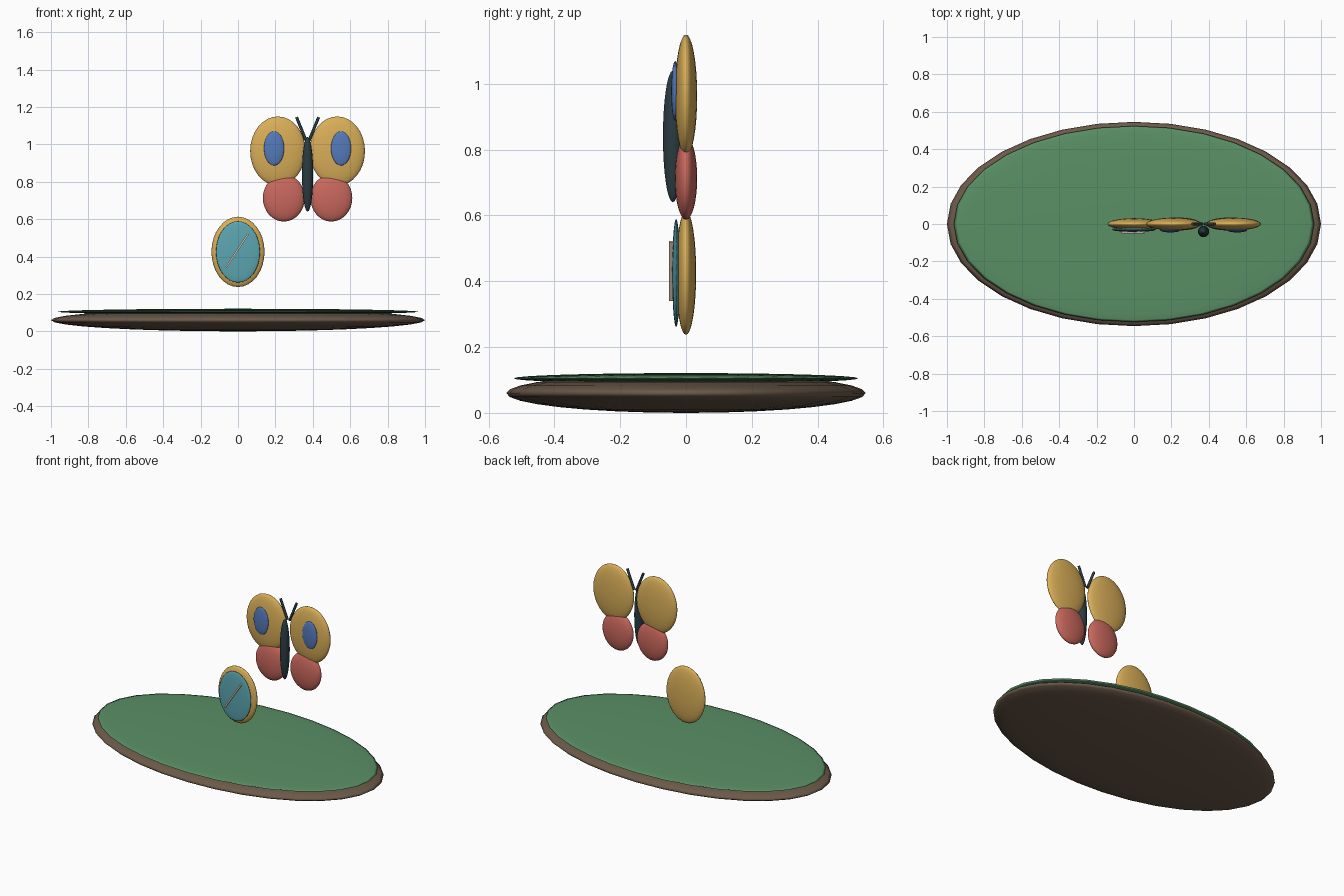
import bpy
import bmesh
from mathutils import Matrix, Vector

if "Cube" in bpy.data.objects:
    bpy.data.objects.remove(bpy.data.objects["Cube"])


def srgb(*rgb):
    lin = [(c / 255 / 12.92) if c < 11 else ((c / 255 + 0.055) / 1.055) ** 2.4 for c in rgb]
    return (*lin, 1.0)


def material(name, *rgb):
    m = bpy.data.materials.new(name)
    m.diffuse_color = srgb(*rgb)
    m.use_nodes = True
    m.node_tree.nodes["Principled BSDF"].inputs["Base Color"].default_value = m.diffuse_color
    return m


earth = material("earth_brown", 108, 90, 74)
grass = material("grass_green", 90, 144, 102)
gold = material("gold", 217, 174, 88)
red = material("coral_red", 202, 104, 93)
blue = material("spot_blue", 84, 122, 186)
teal = material("dial_teal", 92, 166, 177)
dark = material("body_dark", 42, 60, 66)
cream = material("hand_cream", 224, 200, 178)


def finish(name, bm, mat, smooth=True):
    mesh = bpy.data.meshes.new(name)
    for f in bm.faces:
        f.smooth = smooth and len(f.verts) <= 4
    bm.to_mesh(mesh)
    bm.free()
    mesh.materials.append(mat)
    obj = bpy.data.objects.new(name, mesh)
    bpy.context.collection.objects.link(obj)
    return obj


def ellipsoid(name, centre, radii, mat):
    bm = bmesh.new()
    bmesh.ops.create_uvsphere(bm, u_segments=32, v_segments=16, radius=1)
    bmesh.ops.scale(bm, vec=radii, verts=bm.verts)
    bmesh.ops.translate(bm, vec=centre, verts=bm.verts)
    return finish(name, bm, mat)


def rod(name, a, b, radius, mat):
    a, b = Vector(a), Vector(b)
    rot = (b - a).to_track_quat('Z', 'Y').to_matrix().to_4x4()
    bm = bmesh.new()
    bmesh.ops.create_cone(bm, cap_ends=True, segments=12, radius1=radius, radius2=radius,
                          depth=(b - a).length, matrix=Matrix.Translation((a + b) / 2) @ rot)
    return finish(name, bm, mat)


# Ground: earth slab with a grass layer
ellipsoid("earth_base", (0, 0, 0.06), (1.0, 0.546, 0.06), earth)
ellipsoid("grass_top", (0, 0, 0.105), (0.963, 0.524, 0.016), grass)

# Floating compass: case, dial and slanted hand
ellipsoid("compass_case", (0, 0, 0.425), (0.142, 0.031, 0.188), gold)
ellipsoid("compass_dial", (0, -0.03, 0.425), (0.118, 0.012, 0.164), teal)
bm = bmesh.new()
direction = Vector((0.118, 0, 0.178))
tilt = direction.to_track_quat('Z', 'Y').to_matrix().to_4x4()
side = Vector((0.178, 0, -0.118)).normalized()
tilt = Matrix((side, (0, 1, 0), direction.normalized())).transposed().to_4x4()
bmesh.ops.create_cube(bm, size=1, matrix=Matrix.Translation((-0.005, -0.045, 0.431)) @ tilt
                      @ Matrix.Diagonal((0.009, 0.014, direction.length, 1)))
finish("compass_hand", bm, cream, smooth=False)

# Butterfly: body, then mirrored wings, spots and antennae
cx = 0.372
ellipsoid("butterfly_body", (cx, -0.04, 0.84), (0.03, 0.03, 0.2), dark)
for s, tag in ((-1, "left"), (1, "right")):
    ellipsoid(f"upper_wing_{tag}", (cx + s * 0.159, 0, 0.964), (0.148, 0.034, 0.185), gold)
    ellipsoid(f"lower_wing_{tag}", (cx + s * 0.127, 0, 0.713), (0.112, 0.034, 0.126), red)
    ellipsoid(f"wing_spot_{tag}", (cx + s * 0.179, -0.033, 0.978), (0.054, 0.012, 0.091), blue)
    rod(f"antenna_{tag}", (cx + s * 0.008, 0, 1.02), (cx + s * 0.059, 0, 1.145), 0.008, dark)
